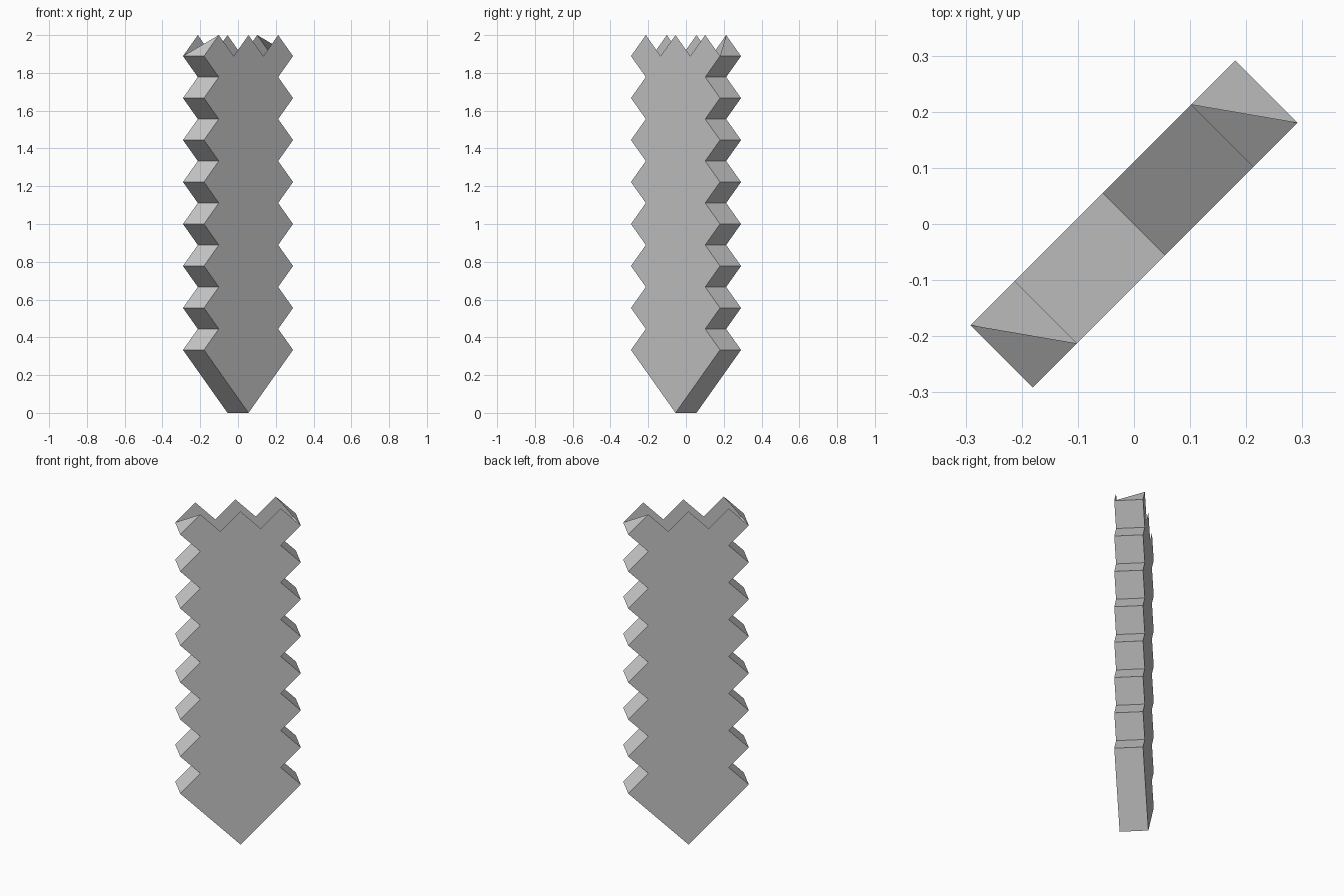
import bpy, bmesh, math
from mathutils import Matrix

if "Cube" in bpy.data.objects:
    bpy.data.objects.remove(bpy.data.objects["Cube"])

K = 2 / 9                      # tooth pitch
H = K / math.sqrt(2) / 2       # half thickness

# Right half of the outline: point, side teeth, then top notch
half = [(0, 0)]
for i in range(8):
    half += [(1.5 * K, (1.5 + i) * K), (K, (2 + i) * K)]
half.append((0.5 * K, 8.5 * K))
left = [(-x, z) for x, z in half[1:]]
outline = half + [(0, 2)] + left[::-1]

bm = bmesh.new()
front = [bm.verts.new((x, -H, z)) for x, z in outline]
back = [bm.verts.new((x, H, z)) for x, z in outline]

# Two flat toothed walls
bm.faces.new(front)
bm.faces.new(back[::-1])

# Edge strips along the point and both sides; the top is open
n = len(outline)
low, peak = 15, 16             # last side tooth tip and corner peak
for i in range(low):
    for a, b in ((i, i + 1), ((n - i - 1) % n, (n - i) % n)):
        bm.faces.new((front[b], front[a], back[a], back[b]))

# Half-covered corners at the open top
bm.faces.new((front[low], back[low], back[peak]))
bm.faces.new((back[n - low], front[n - low], front[n - peak]))

# Turn onto the diagonal
bm.transform(Matrix.Rotation(math.radians(45), 4, 'Z'))
mesh = bpy.data.meshes.new("toothed_blade")
bm.to_mesh(mesh)
bm.free()
bpy.context.collection.objects.link(bpy.data.objects.new("toothed_blade", mesh))
